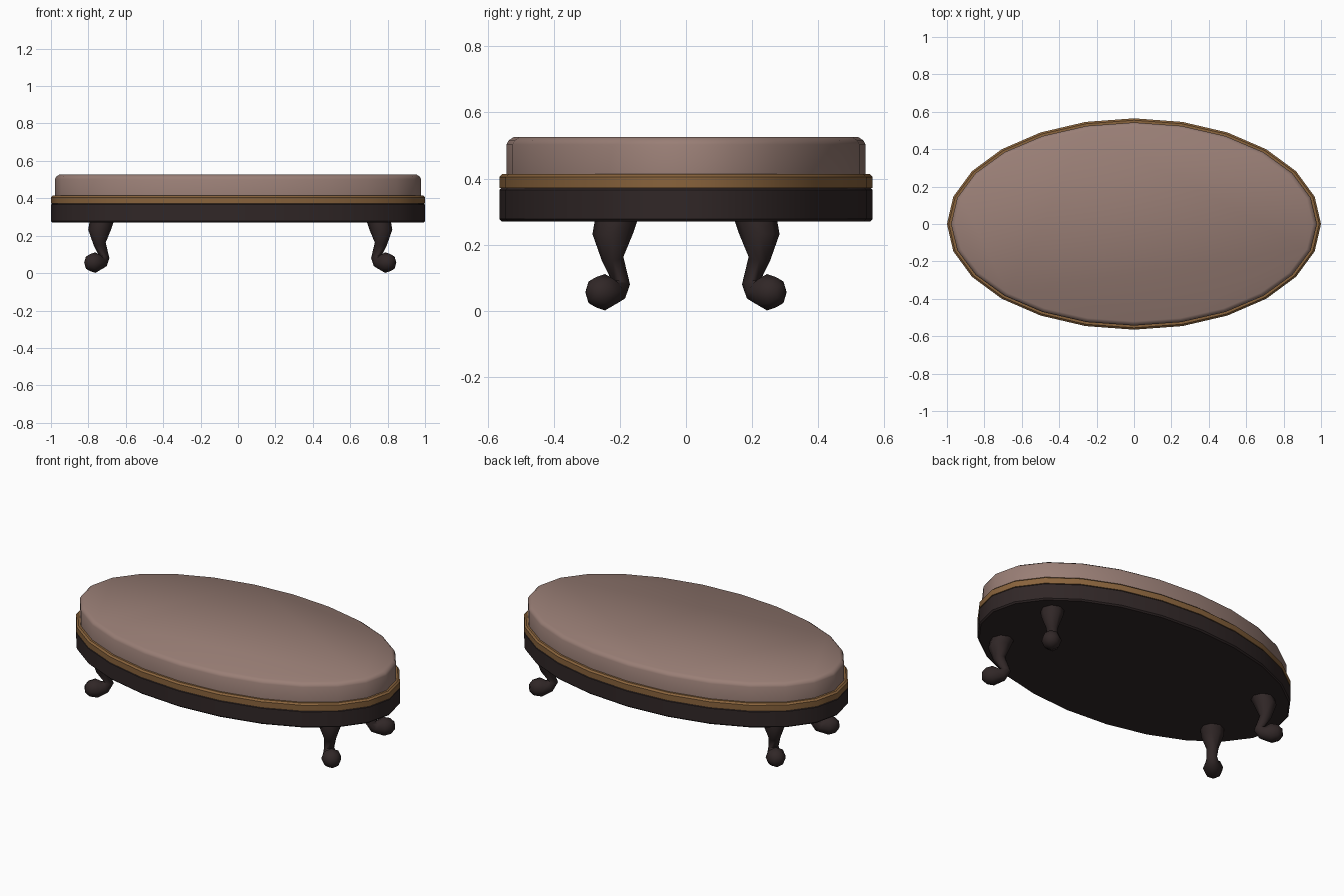
import bpy, bmesh, math
from mathutils import Vector

if "Cube" in bpy.data.objects:
    bpy.data.objects.remove(bpy.data.objects["Cube"])

RX, RY, SIDES = 1.0, 0.565, 24


def material(name, rgb):
    m = bpy.data.materials.new(name)
    m.diffuse_color = (*rgb, 1.0)
    m.use_nodes = True
    m.node_tree.nodes["Principled BSDF"].inputs["Base Color"].default_value = m.diffuse_color
    return m


fabric = material("dusty rose fabric", (0.32, 0.21, 0.18))
trim_brown = material("brown trim", (0.25, 0.125, 0.045))
dark_wood = material("dark wood", (0.030, 0.020, 0.020))


def skin_rings(name, rings, mat, angle):
    """Join equal rings of points into a closed, capped tube."""
    bm = bmesh.new()
    loops = [[bm.verts.new(p) for p in ring] for ring in rings]
    n = len(loops[0])
    for a, b in zip(loops, loops[1:]):
        for i in range(n):
            j = (i + 1) % n
            bm.faces.new((a[i], a[j], b[j], b[i]))
    bm.faces.new(loops[0])
    bm.faces.new(loops[-1])
    bmesh.ops.recalc_face_normals(bm, faces=bm.faces)
    me = bpy.data.meshes.new(name)
    bm.to_mesh(me)
    bm.free()
    me.materials.append(mat)
    ob = bpy.data.objects.new(name, me)
    bpy.context.collection.objects.link(ob)
    bpy.ops.object.select_all(action='DESELECT')
    ob.select_set(True)
    bpy.context.view_layer.objects.active = ob
    bpy.ops.object.shade_smooth_by_angle(angle=math.radians(angle))
    return ob


def oval(inset, z):
    return [Vector(((RX - inset) * math.cos(2 * math.pi * i / SIDES),
                    (RY - inset) * math.sin(2 * math.pi * i / SIDES), z))
            for i in range(SIDES)]


# Oval body: (inset from rim, height) profiles
skin_rings("base_frame", [oval(*p) for p in
           [(0.008, 0.27), (0.0, 0.278), (0.0, 0.366), (0.006, 0.372)]], dark_wood, 40)
skin_rings("trim_band", [oval(*p) for p in
           [(0.0, 0.371), (0.0, 0.405), (0.010, 0.414)]], trim_brown, 40)
skin_rings("cushion", [oval(*p) for p in
           [(0.022, 0.41), (0.022, 0.503), (0.028, 0.515), (0.044, 0.526)]], fabric, 60)

# Cabriole leg: y offset, height, radius, heading tilt from straight down
LEG = [(0.207, 0.290, 0.066, 0), (0.222, 0.232, 0.061, 0), (0.222, 0.157, 0.033, -15),
       (0.197, 0.085, 0.028, 15), (0.212, 0.060, 0.037, 60), (0.245, 0.056, 0.055, 90),
       (0.272, 0.056, 0.046, 90), (0.288, 0.056, 0.022, 90)]


def leg(name, sx, sy):
    rings = []
    for y, z, r, tilt in LEG:
        t = math.radians(tilt)
        across = Vector((math.cos(t) / math.sqrt(2), math.cos(t) / math.sqrt(2), math.sin(t)))
        side = Vector((-1, 1, 0)) / math.sqrt(2)
        ring = []
        for i in range(8):
            a = 2 * math.pi * i / 8
            p = Vector((y + 0.53, y, z)) + r * (math.cos(a) * across + math.sin(a) * side)
            ring.append(Vector((sx * p.x + 0.012, sy * p.y, max(p.z, 0.0))))
        rings.append(ring)
    skin_rings(name, rings, dark_wood, 60)


for sx, xn in ((-1, "left"), (1, "right")):
    for sy, yn in ((-1, "front"), (1, "back")):
        leg(f"{yn}_{xn}_leg", sx, sy)
